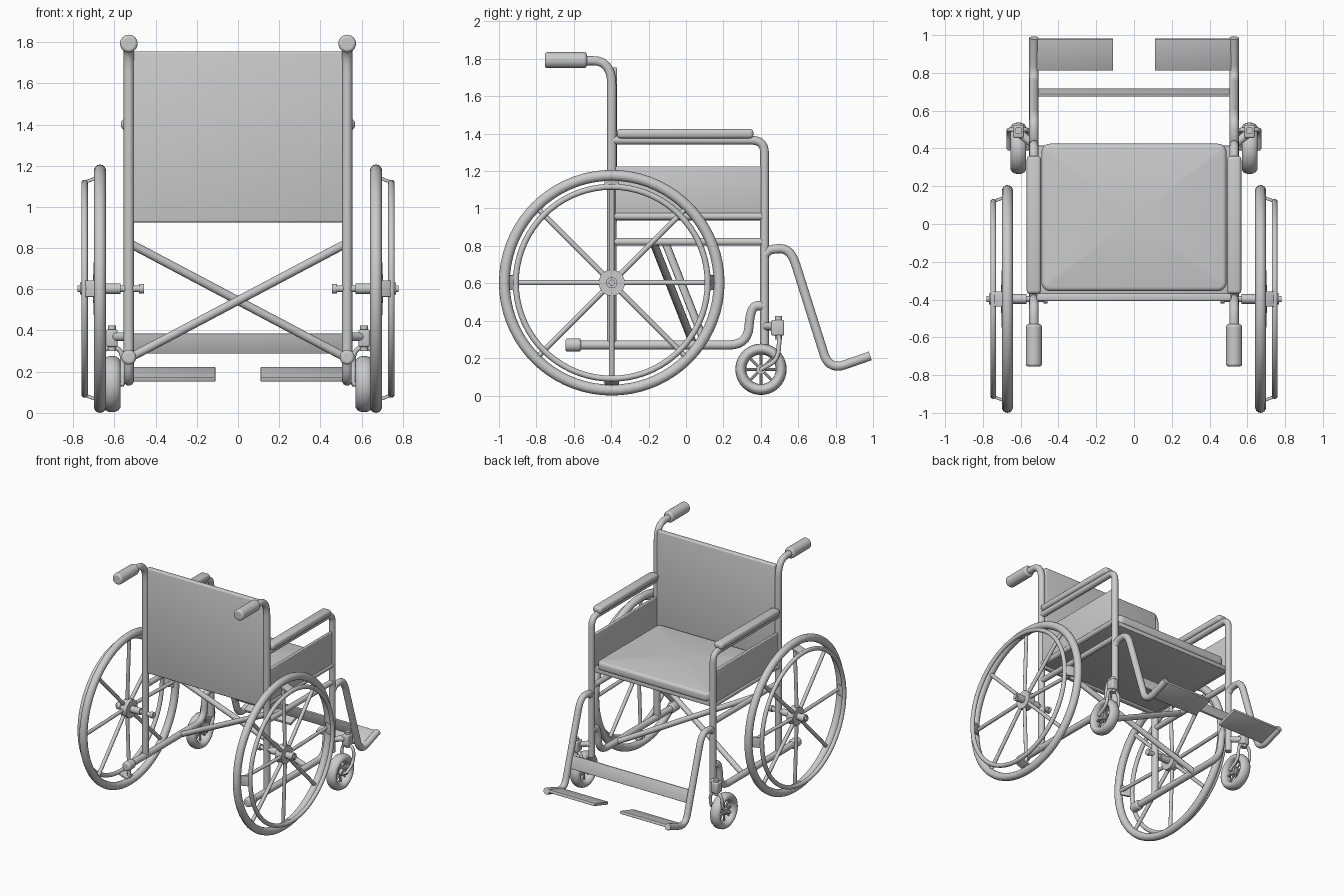
import bpy, bmesh, math
from mathutils import Vector, Matrix

if "Cube" in bpy.data.objects:
    bpy.data.objects.remove(bpy.data.objects["Cube"])


def smooth(ob, name):
    ob.name = name
    bpy.ops.object.select_all(action='DESELECT')
    bpy.context.view_layer.objects.active = ob
    ob.select_set(True)
    bpy.ops.object.shade_smooth_by_angle(angle=math.radians(40))
    return ob


def tube(name, pts, r, fillet=0.0, res=5):
    """Round tube along a path, with corners rounded by the fillet distance."""
    pts = [Vector(p) for p in pts]
    path = [pts[0]]
    for a, b, c in zip(pts, pts[1:], pts[2:]):
        p = b + (a - b).normalized() * min(fillet, (a - b).length * 0.49)
        q = b + (c - b).normalized() * min(fillet, (c - b).length * 0.49)
        for i in range(8):
            t = i / 7
            path.append(p * (1 - t) ** 2 + b * 2 * t * (1 - t) + q * t * t)
    path.append(pts[-1])
    cu = bpy.data.curves.new(name, 'CURVE')
    cu.dimensions = '3D'
    cu.bevel_depth, cu.bevel_resolution, cu.use_fill_caps = r, res, True
    sp = cu.splines.new('POLY')
    sp.points.add(len(path) - 1)
    for p, co in zip(sp.points, path):
        p.co = (*co, 1)
    ob = bpy.data.objects.new(name, cu)
    bpy.context.collection.objects.link(ob)
    bpy.ops.object.select_all(action='DESELECT')
    bpy.context.view_layer.objects.active = ob
    ob.select_set(True)
    bpy.ops.object.convert(target='MESH')
    return smooth(bpy.context.object, name)


def box(name, lo, hi, bevel=0.005, tilt=0.0):
    """Box between two corners, optionally tilted about x."""
    lo, hi = Vector(lo), Vector(hi)
    bm = bmesh.new()
    bmesh.ops.create_cube(bm, size=1, matrix=Matrix.Diagonal((*[abs(v) for v in hi - lo], 1)))
    bmesh.ops.bevel(bm, geom=bm.edges[:], offset=bevel, segments=3, profile=0.5, affect='EDGES')
    me = bpy.data.meshes.new(name)
    bm.to_mesh(me)
    bm.free()
    ob = bpy.data.objects.new(name, me)
    bpy.context.collection.objects.link(ob)
    ob.location, ob.rotation_euler = (lo + hi) / 2, (tilt, 0, 0)
    return smooth(ob, name)


def ring(name, loc, major, minor, widen=1.0, seg=72):
    """Torus standing upright, axis along x."""
    bpy.ops.mesh.primitive_torus_add(location=loc, rotation=(0, math.pi / 2, 0), major_segments=seg,
                                     minor_segments=14, major_radius=major, minor_radius=minor)
    ob = bpy.context.object
    ob.scale.z = widen
    return smooth(ob, name)


def rounded_grip(name, x, y0, y1, z, r):
    bpy.ops.mesh.primitive_cylinder_add(vertices=24, radius=r, depth=y1 - y0, location=(x, (y0 + y1) / 2, z),
                                        rotation=(math.pi / 2, 0, 0))
    ob = bpy.context.object
    m = ob.modifiers.new('Round', 'BEVEL')
    m.width, m.segments, m.limit_method = 0.015, 4, 'ANGLE'
    return smooth(ob, name)


WY, WZ = -0.397, 0.603   # large wheel centre
CY, CZ = 0.401, 0.14     # caster centre
FX = 0.53                # side frame x

for s, side in ((-1, 'left'), (1, 'right')):
    def n(part):
        return f'{side}_{part}'
    x = s * FX

    def at(*yz):
        return [(x, y, z) for y, z in yz]

    # large wheel: tyre, hand rim, spokes, hub, axle
    ring(n('tyre'), (s * 0.67, WY, WZ), 0.574, 0.029)
    ring(n('hand_rim'), (s * 0.745, WY, WZ), 0.513, 0.016)
    for i in range(8):
        a = i * math.pi / 4
        c, d = math.cos(a), math.sin(a)
        tube(n('spoke'), [(s * 0.69, WY + 0.04 * c, WZ + 0.04 * d),
                          (s * 0.672, WY + 0.56 * c, WZ + 0.56 * d)], 0.014, res=3)
        if i % 2 == 0:
            b = box(n('hand_rim_bracket'), (-0.045, -0.04, -0.008), (0.045, 0.04, 0.008), 0.003)
            b.location = (s * 0.708, WY + 0.53 * c, WZ + 0.53 * d)
            b.rotation_euler = (a - math.pi / 2, 0, 0)
            b.matrix_world = (Matrix.Translation(b.location) @ Matrix.Rotation(a - math.pi / 2, 4, 'X')
                              @ Matrix.Rotation(s * 0.35, 4, 'Y'))
    tube(n('hub'), [(s * 0.65, WY, WZ), (s * 0.705, WY, WZ)], 0.07, res=10)
    tube(n('hub_sleeve'), [(s * 0.57, WY, WZ), (s * 0.74, WY, WZ)], 0.026)
    tube(n('hub_nut'), [(s * 0.735, WY, WZ), (s * 0.768, WY, WZ)], 0.03)
    tube(n('axle'), [(s * 0.47, WY, WZ), (s * 0.78, WY, WZ)], 0.017)
    tube(n('axle_cap'), [(s * 0.457, WY, WZ), (s * 0.48, WY, WZ)], 0.024)

    # side frame tubes
    tube(n('back_post'), at((-0.397, 0.26), (-0.397, 1.79), (-0.6, 1.79)), 0.025, 0.13)
    rounded_grip(n('handle_grip'), x, -0.755, -0.53, 1.793, 0.043)
    tube(n('front_post_and_arm'), at((0.42, 0.27), (0.42, 1.365), (-0.39, 1.365)), 0.024, 0.07)
    tube(n('seat_rail'), at((-0.39, 0.958), (0.41, 0.958)), 0.021)
    tube(n('middle_rail'), at((-0.39, 0.822), (0.41, 0.822)), 0.021)
    tube(n('lower_rail'), at((-0.63, 0.27), (0.33, 0.27), (0.345, 0.48), (0.42, 0.48)), 0.025, 0.1)
    rounded_grip(n('lower_rail_cap'), x, -0.645, -0.56, 0.27, 0.036)
    box(n('armrest_pad'), (x - 0.038, -0.37, 1.375), (x + 0.038, 0.36, 1.425), 0.018)
    box(n('side_panel'), (x - 0.012, -0.385, 0.96), (x + 0.012, 0.41, 1.225))

    # footrest hanger and plate
    tube(n('footrest_hanger'), at((0.42, 0.75), (0.45, 0.785), (0.56, 0.785), (0.765, 0.135), (0.985, 0.212)), 0.025, 0.09)
    box(n('footplate'), (s * 0.11, 0.81, 0.177), (s * 0.52, 0.985, 0.199), 0.004, math.radians(17))

    # caster: tyre, spokes, hub, fork and swivel housing
    cx = s * 0.612
    ring(n('caster_tyre'), (cx, CY, CZ), 0.108, 0.029, 1.45, 40)
    for i in range(8):
        a = i * math.pi / 4
        tube(n('caster_spoke'), [(cx, CY, CZ), (cx, CY + 0.09 * math.cos(a), CZ + 0.09 * math.sin(a))], 0.008, res=2)
    tube(n('caster_hub'), [(cx - 0.03, CY, CZ), (cx + 0.03, CY, CZ)], 0.026)
    tube(n('caster_axle'), [(cx - 0.058, CY, CZ), (cx + 0.058, CY, CZ)], 0.011)
    for k in (-1, 1):
        fx = cx + k * 0.052
        tube(n('caster_fork'), [(cx, 0.495, 0.325), (fx, 0.5, 0.3), (fx, 0.49, 0.19), (fx, CY, CZ)], 0.012, 0.05, 3)
    tube(n('swivel_stem'), [(cx, 0.495, 0.3), (cx, 0.495, 0.425)], 0.02)
    box(n('swivel_housing'), (cx - 0.028, 0.455, 0.32), (cx + 0.028, 0.525, 0.405), 0.01)
    tube(n('swivel_arm'), [(x, 0.42, 0.37), (cx, 0.485, 0.37)], 0.022)

    # diagonal cross brace
    dy = 0.03 + s * 0.032
    tube(n('cross_brace'), [(-x, -0.175 + dy, 0.825), (x, 0.045 + dy, 0.265)], 0.021)

# backrest, calf strap and seat base
box('backrest', (-0.515, -0.408, 0.925), (0.515, -0.368, 1.755), 0.01)
box('calf_strap', (-0.52, 0.688, 0.287), (0.52, 0.704, 0.387), 0.004, math.radians(17))
box('seat_base', (-0.52, -0.37, 0.937), (0.52, 0.415, 0.97))

# seat cushion with rounded corners and a slightly raised crown
bm = bmesh.new()
bmesh.ops.create_cube(bm, size=1, matrix=Matrix.Translation((0, 0.035, 1.0)) @ Matrix.Diagonal((0.98, 0.78, 0.07, 1)))
bmesh.ops.bevel(bm, geom=[e for e in bm.edges if abs(e.verts[0].co.z - e.verts[1].co.z) > 0.01],
                offset=0.045, segments=5, profile=0.5, affect='EDGES')
bmesh.ops.bevel(bm, geom=[e for e in bm.edges if abs(e.verts[0].co.z - e.verts[1].co.z) < 0.001],
                offset=0.022, segments=4, profile=0.5, affect='EDGES')
top = max(bm.faces, key=lambda f: f.calc_center_median().z)
crown = bmesh.ops.poke(bm, faces=[top])['verts'][0]
crown.co.z += 0.025
mesh = bpy.data.meshes.new('seat_cushion')
bm.to_mesh(mesh)
bm.free()
cushion = bpy.data.objects.new('seat_cushion', mesh)
bpy.context.collection.objects.link(cushion)
smooth(cushion, 'seat_cushion')
